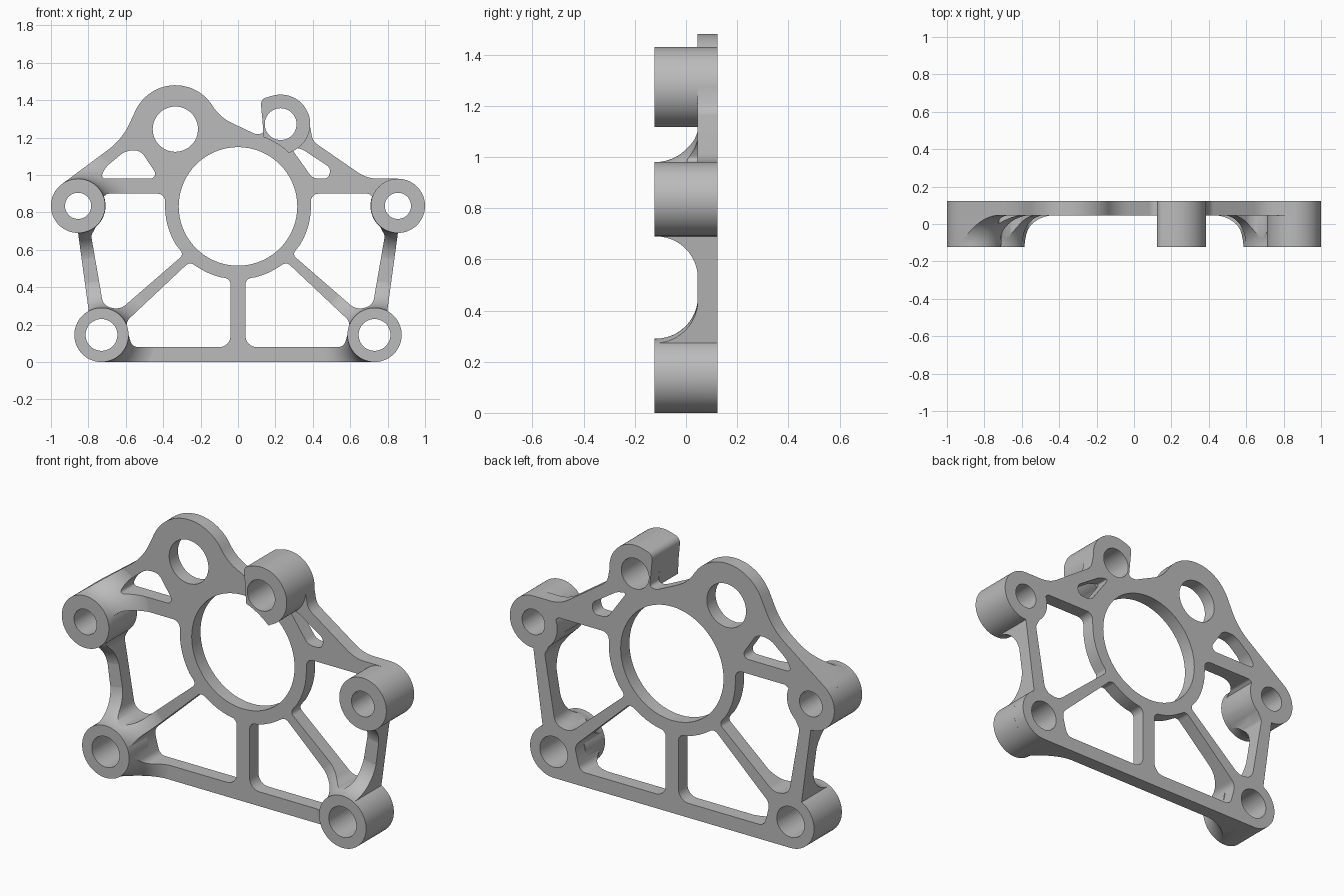
import bpy, bmesh, math
from mathutils import Vector, Matrix

if "Cube" in bpy.data.objects:
    bpy.data.objects.remove(bpy.data.objects["Cube"])

FRONT, PLATE, BACK = -0.1225, 0.045, 0.1225
BOSS_R = 0.145
RING = (0, 0.832)

metal = bpy.data.materials.new("plain_grey_metal")
metal.use_nodes = True
grey = (0.5, 0.5, 0.5, 1)
metal.diffuse_color = grey
metal.node_tree.nodes["Principled BSDF"].inputs["Base Color"].default_value = grey


def arc(c, r, a0, a1):
    """Points on an arc, angles in degrees."""
    n = max(2, round(abs(a1 - a0) / 5))
    angles = [math.radians(a0 + (a1 - a0) * i / n) for i in range(n + 1)]
    return [(c[0] + r * math.cos(a), c[1] + r * math.sin(a), 0) for a in angles]


def circle(c, r):
    return arc(c, r, 0, 360)[:-1]


def rounded(points):
    """Replace each corner (x, z, setback) by a circular arc."""
    out = []
    for i, (x, z, d) in enumerate(points):
        p = Vector((x, z))
        if not d:
            out.append(p)
            continue
        u = (Vector(points[i - 1][:2]) - p).normalized()
        v = (Vector(points[(i + 1) % len(points)][:2]) - p).normalized()
        w = math.sin(u.angle(v) / 2)
        for k in range(9):
            t = k / 8
            a, b, c = (1 - t) ** 2, 2 * w * t * (1 - t), t * t
            out.append(((p + u * d) * a + p * b + (p + v * d) * c) / (a + b + c))
    return out


def mirror(points):
    return [(-x, z, d) for x, z, d in points]


def finish(name, bm):
    bmesh.ops.remove_doubles(bm, verts=bm.verts, dist=0.0002)
    bmesh.ops.recalc_face_normals(bm, faces=bm.faces)
    mesh = bpy.data.meshes.new(name)
    bm.to_mesh(mesh)
    bm.free()
    mesh.materials.clear()
    mesh.materials.append(metal)
    obj = bpy.data.objects.new(name, mesh)
    bpy.context.collection.objects.link(obj)
    return obj


def slab(name, loops, y0, y1):
    """Extrude an outline with holes from y0 to y1."""
    curve = bpy.data.curves.new(name + "_profile", 'CURVE')
    curve.dimensions, curve.fill_mode = '2D', 'BOTH'
    curve.extrude = (y1 - y0) / 2
    for loop in loops:
        pts = rounded(loop)
        spline = curve.splines.new('POLY')
        spline.points.add(len(pts) - 1)
        for sp, p in zip(spline.points, pts):
            sp.co = (p.x, p.y, 0, 1)
        spline.use_cyclic_u = True
    tmp = bpy.data.objects.new(name + "_tmp", curve)
    bpy.context.collection.objects.link(tmp)
    mesh = bpy.data.meshes.new_from_object(
        tmp.evaluated_get(bpy.context.evaluated_depsgraph_get()))
    mesh.transform(Matrix.Translation((0, (y0 + y1) / 2, 0)) @ Matrix.Rotation(math.pi / 2, 4, 'X'))
    bm = bmesh.new()
    bm.from_mesh(mesh)
    bpy.data.objects.remove(tmp)
    bpy.data.meshes.remove(mesh)
    return finish(name, bm)


def flare(name, c, a0, a1):
    """Concave skirt swept round a boss."""
    R = 0.165
    prof = [(0.12, PLATE + 0.01), (0.12, FRONT + 0.004)]
    for i in range(13):
        a = math.radians(180 - 7.5 * i)
        prof.append((BOSS_R + R + R * math.cos(a), FRONT + 0.004 + R * math.sin(a)))
    prof.append((BOSS_R + R, PLATE + 0.01))
    full = a1 - a0 == 360
    bm = bmesh.new()
    rows = []
    for x, z, _ in arc((0, 0), 1, a0, a1)[:-1 if full else None]:
        rows.append([bm.verts.new((c[0] + r * x, y, c[1] + r * z)) for r, y in prof])
    for i in range(len(rows) if full else len(rows) - 1):
        a, b = rows[i], rows[(i + 1) % len(rows)]
        for j in range(len(prof)):
            k = (j + 1) % len(prof)
            bm.faces.new((a[j], a[k], b[k], b[j]))
    if not full:
        bm.faces.new(rows[0])
        bm.faces.new(rows[-1])
    return finish(name, bm)


# Boss centres and bores
low_l, low_r = (-0.73, BOSS_R), (0.73, BOSS_R)
top_l, top_r = (-0.855, 0.835), (0.855, 0.835)
hub, clamp = (-0.335, 1.245), (0.228, 1.272)
bosses = {"lower_right_boss": (low_l, 0.085), "lower_left_boss": (low_r, 0.085),
          "upper_right_boss": (top_l, 0.07), "upper_left_boss": (top_r, 0.07)}
clamp_bore = circle(clamp, 0.085)

# Plate outline, anticlockwise from the bottom
outline = (
    arc(low_l, BOSS_R, 118, 270) + arc(low_r, BOSS_R, 270, 422)
    + arc(top_r, BOSS_R, 270, 450)
    + [(0.69, 0.98, 0.06), (0.40, 1.18, 0.03)]
    + arc(clamp, 0.158, -5, 105)
    + [(0.12, 1.405, 0.03), (0.132, 1.28, 0.02), (0.138, 1.225, 0.015), (0.10, 1.215, 0.02),
       (-0.098, 1.309, 0.07)]
    + arc(hub, 0.235, 32, 155) + [(-0.62, 1.19, 0.09)]
    + arc(top_l, BOSS_R, 127, 270))

# Windows between the struts
low_window = (
    [(-0.04, 0.08, 0.06), (-0.04, 0.445, 0.03)] + arc(RING, 0.39, 256, 240)
    + [(-0.26, 0.535, 0.025), (-0.60, 0.215, 0.03), (-0.587, 0.15, 0.03), (-0.565, 0.08, 0.03)])
side_window = (
    [(-0.39, 0.90, 0.04)] + arc(RING, 0.39, 180, 212)
    + [(-0.29, 0.575, 0.025), (-0.63, 0.28, 0.04), (-0.72, 0.30, 0.04),
       (-0.785, 0.675, 0.01)]
    + arc(top_l, BOSS_R + 0.002, -50, 20) + [(-0.70, 0.90, 0.01)])
right_slot = [(-0.735, 0.98, 0.025), (-0.71, 1.04, 0.03), (-0.60, 1.132, 0.04),
              (-0.52, 1.13, 0.03), (-0.42, 0.98, 0.05)]
left_slot = [(0.28, 1.15, 0.02), (0.34, 1.14, 0.02), (0.50, 1.035, 0.03),
             (0.48, 0.98, 0.02), (0.40, 0.98, 0.03)]
loops = [outline, low_window, mirror(low_window), side_window, mirror(side_window),
         right_slot, left_slot, circle(RING, 0.317), circle(hub, 0.121), clamp_bore]
loops += [circle(c, r) for c, r in bosses.values()]

parts = [slab("plate", loops, PLATE, BACK)]

# Round bosses standing forward of the plate
for name, (c, bore) in bosses.items():
    parts.append(slab(name, [circle(c, BOSS_R), circle(c, bore)], FRONT, PLATE + 0.002))

# Clamp boss, trimmed to clear the ring
clamp_shape = (arc(clamp, 0.158, -70, 105)
               + [(0.12, 1.405, 0.03), (0.132, 1.28, 0.02)] + arc(RING, 0.395, 70, 46))
parts.append(slab("clamp_boss", [clamp_shape, clamp_bore], FRONT, PLATE + 0.002))

# Concave skirts, kept only where they lie over the struts
cutter = slab("strut_cutter", loops, FRONT - 0.05, BACK + 0.05)
cutter.hide_render = True
cutter.hide_viewport = True
for name, (c, bore) in bosses.items():
    span = (200, 340) if c == top_r else (0, 360)
    skirt = flare(name.replace("boss", "skirt"), c, *span)
    mod = skirt.modifiers.new("trim", 'BOOLEAN')
    mod.operation, mod.object, mod.solver = 'INTERSECT', cutter, 'EXACT'
    bpy.context.view_layer.objects.active = skirt
    bpy.ops.object.modifier_apply(modifier=mod.name)
    parts.append(skirt)
bpy.data.objects.remove(cutter)

# Smooth shading with crisp edges
bpy.ops.object.select_all(action='DESELECT')
for obj in parts:
    obj.select_set(True)
bpy.context.view_layer.objects.active = parts[0]
bpy.ops.object.shade_smooth_by_angle(angle=math.radians(30))
